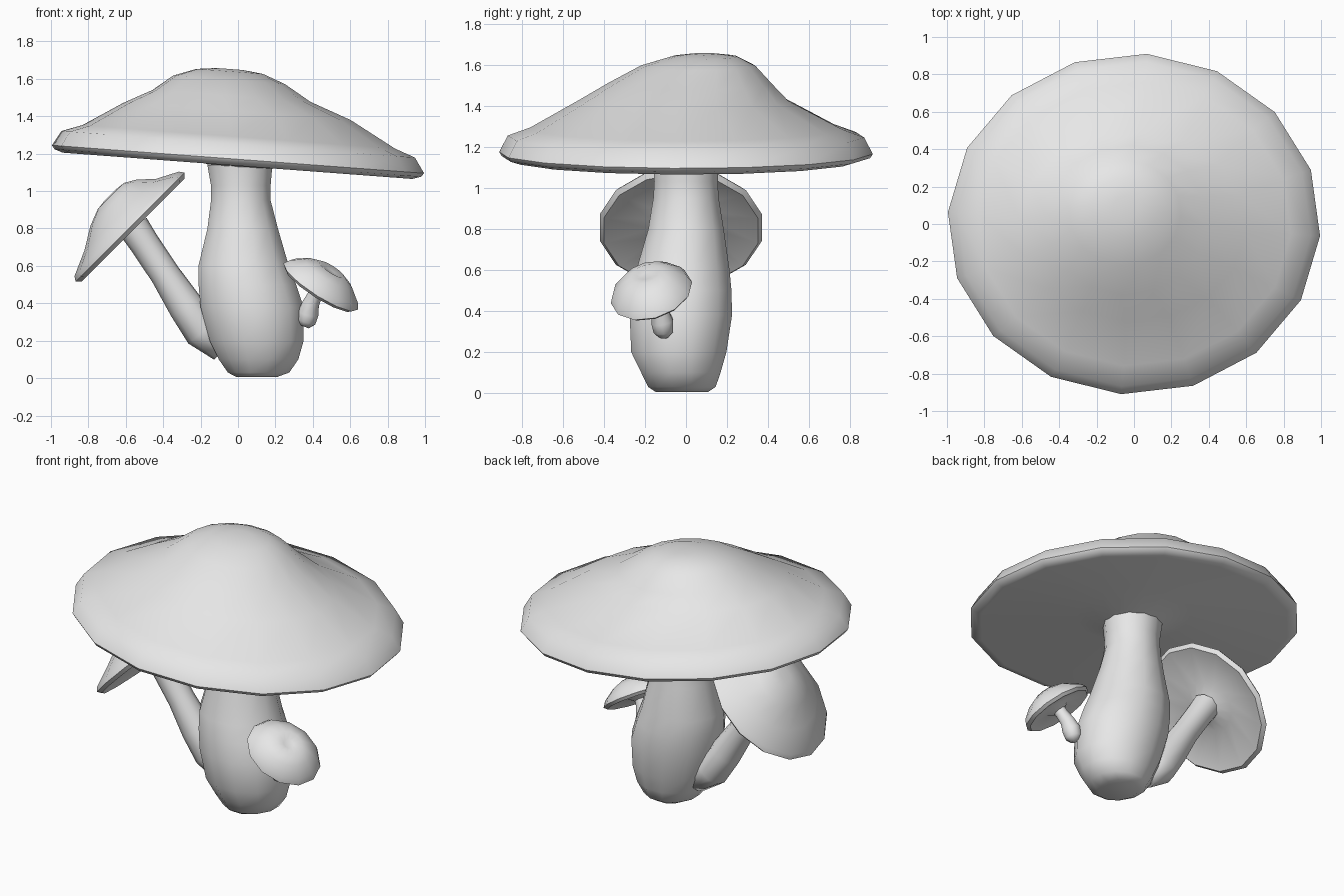
import bpy, bmesh
from math import sin, cos, radians, tau
from mathutils import Matrix, Vector

cube = bpy.data.objects.get("Cube")
if cube:
    bpy.data.objects.remove(cube, do_unlink=True)

grey = bpy.data.materials.new("pale grey")
grey.use_nodes = True
grey.diffuse_color = (0.8, 0.8, 0.8, 1)
grey.node_tree.nodes["Principled BSDF"].inputs["Base Color"].default_value = (0.8, 0.8, 0.8, 1)

UP = Vector((0, 0, 1))


def loft(name, rings, sharp=50):
    """Skin a list of point rings and close both ends."""
    bm = bmesh.new()
    loops = [[bm.verts.new(p) for p in ring] for ring in rings]
    n = len(loops[0])
    for a, b in zip(loops, loops[1:]):
        for i in range(n):
            j = (i + 1) % n
            bm.faces.new((a[i], a[j], b[j], b[i]))
    bm.faces.new(loops[0][::-1])
    bm.faces.new(loops[-1])
    bmesh.ops.recalc_face_normals(bm, faces=bm.faces)
    mesh = bpy.data.meshes.new(name)
    bm.to_mesh(mesh)
    bm.free()
    mesh.materials.append(grey)
    ob = bpy.data.objects.new(name, mesh)
    bpy.context.collection.objects.link(ob)
    bpy.ops.object.select_all(action='DESELECT')
    ob.select_set(True)
    bpy.context.view_layer.objects.active = ob
    bpy.ops.object.shade_smooth_by_angle(angle=radians(sharp))
    return ob


def ellipse(rx, ry, cx, cy, z, sides, phase=0):
    angles = [phase + tau * i / sides for i in range(sides)]
    return [Vector((cx + rx * cos(a), cy + ry * sin(a), z)) for a in angles]


def turned(name, profile, sides, place, phase=0):
    """Stack of ellipses (rx, ry, cx, cy, z) put in place by a matrix."""
    loft(name, [[place @ p for p in ellipse(*ring, sides, phase)] for ring in profile])


def tube(name, path, sides=10):
    """Bent stalk through (point, radius) pairs."""
    pts = [Vector(p) for p, r in path]
    rings = []
    for i, (p, r) in enumerate(path):
        along = pts[min(i + 1, len(pts) - 1)] - pts[max(i - 1, 0)]
        turn = UP.rotation_difference(along)
        rings.append([pts[i] + turn @ v for v in ellipse(r, r, 0, 0, 0, sides)])
    loft(name, rings, 80)


# Large cap: flared gill collar, rim, then lopsided dome
turned("large_cap", [
    (.17, .16, .01, 0, -.04), (.34, .32, 0, 0, .03), (.94, .85, 0, 0, -.035),
    (.985, .9, 0, 0, -.02), (1.0, .912, 0, 0, .0), (.95, .87, -.005, 0, .08),
    (.84, .76, -.005, 0, .12), (.61, .51, -.025, -.01, .255),
    (.425, .4, -.06, .02, .335), (.3, .28, -.08, .06, .42),
    (.18, .16, -.08, .09, .465), (.07, .06, -.08, .09, .478)],
    16, Matrix.Translation((0, 0, 1.17)) @ Matrix.Rotation(radians(4.3), 4, 'Y'),
    radians(-4))

# Large stem: bulbous and leaning slightly
turned("large_stem", [
    (.11, .13, .1, -.02, .005), (.17, .17, .11, -.02, .03), (.22, .2, .11, -.025, .1),
    (.26, .24, .1, -.035, .2), (.285, .258, .075, -.025, .38), (.27, .25, .05, -.02, .5),
    (.25, .235, .03, -.015, .6), (.195, .19, .025, 0, .8), (.165, .165, .015, 0, .95),
    (.165, .16, .015, 0, 1.03), (.18, .165, .01, 0, 1.14)],
    12, Matrix.Identity(4), radians(15))

# Medium cap, turned outward to the side
turned("medium_cap", [
    (.08, .08, 0, 0, -.01), (.15, .15, 0, 0, .035), (.39, .385, 0, 0, -.012),
    (.412, .405, 0, 0, .01), (.395, .385, 0, 0, .035), (.27, .29, .01, 0, .095),
    (.175, .18, .03, 0, .165), (.1, .1, .045, 0, .2), (.04, .04, .045, 0, .207)],
    14, Matrix.Translation((-.57, -.025, .8)) @ Matrix.Rotation(radians(-45), 4, 'Y'))

tube("medium_stem", [
    ((-.56, -.02, .81), .085), ((-.5, -.02, .72), .08), ((-.39, -.015, .555), .08),
    ((-.28, -.01, .385), .095), ((-.19, 0, .25), .1), ((-.08, 0, .15), .07)])

# Small cap, facing up and outward on the other side
facing = UP.rotation_difference(Vector((.52, -.25, .8))).to_matrix().to_4x4()
turned("small_cap", [
    (.04, .04, 0, 0, -.01), (.08, .07, 0, 0, .015), (.215, .19, 0, 0, -.005),
    (.235, .205, 0, 0, .012), (.215, .19, 0, 0, .045), (.15, .135, 0, 0, .095),
    (.08, .075, 0, 0, .125), (.03, .03, 0, 0, .112)],
    12, Matrix.Translation((.435, -.165, .48)) @ facing)

tube("small_stem", [
    ((.355, -.11, .275), .025), ((.365, -.11, .3), .05), ((.375, -.115, .345), .056),
    ((.39, -.13, .4), .045), ((.415, -.15, .45), .038), ((.435, -.165, .49), .04)])
